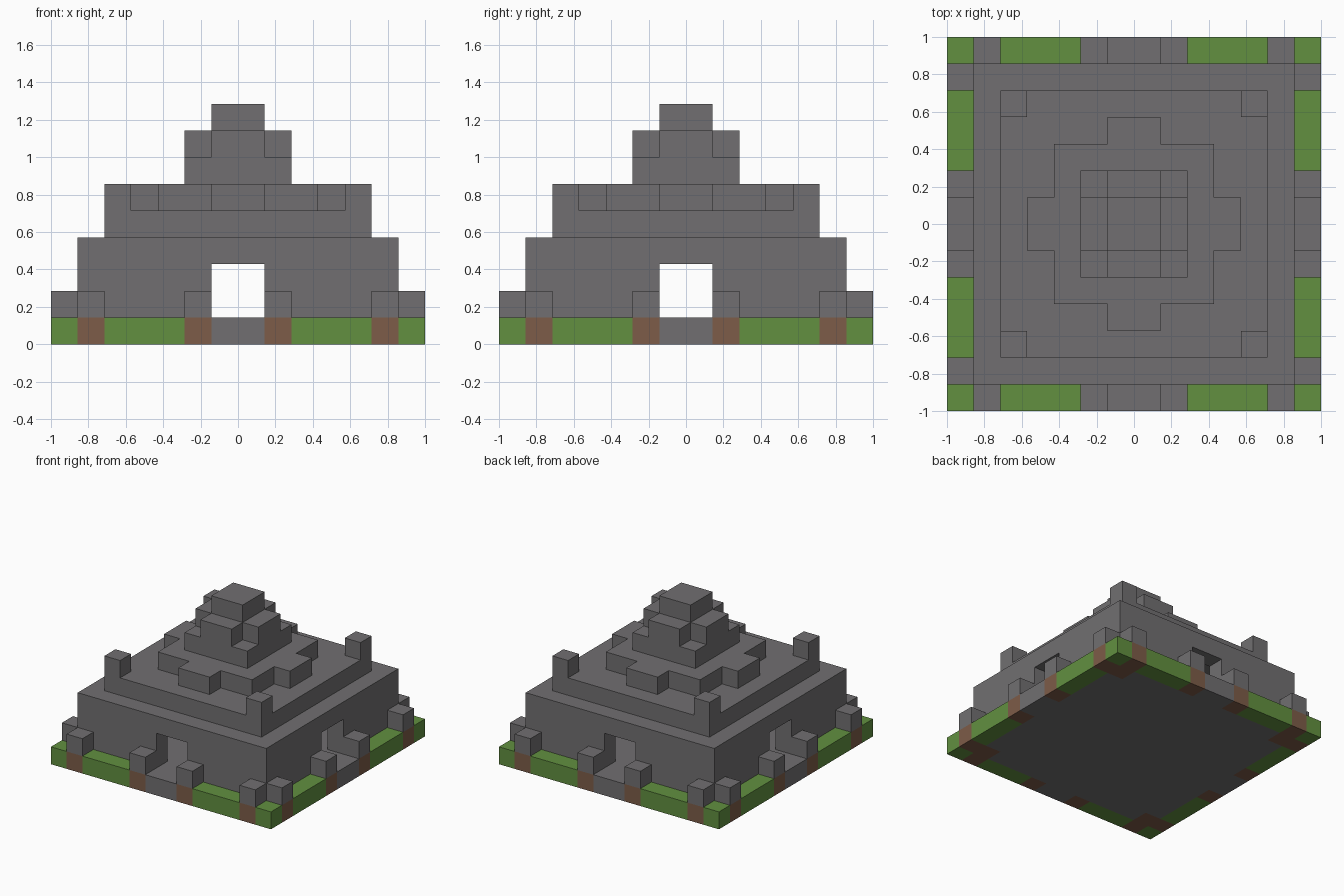
import bpy, bmesh
from mathutils import Matrix, Vector
from math import pi

if "Cube" in bpy.data.objects:
    bpy.data.objects.remove(bpy.data.objects["Cube"], do_unlink=True)

U = 1 / 7  # one block


def material(name, rgb):
    mat = bpy.data.materials.new(name)
    mat.use_nodes = True
    color = (*rgb, 1)
    mat.diffuse_color = color
    mat.node_tree.nodes["Principled BSDF"].inputs["Base Color"].default_value = color
    return mat


stone = material("grey stone", (0.165, 0.159, 0.165))
grass = material("green grass", (0.122, 0.279, 0.051))
earth = material("brown earth", (0.205, 0.107, 0.065))


def rect(x0, x1, y0, y1):
    return [(x0, y0), (x1, y0), (x1, y1), (x0, y1)]


def square(r):
    return rect(-r, r, -r, r)


def ring(quarter):
    """Close an outline by turning one quarter of it around the centre."""
    points = []
    for _ in range(4):
        points += quarter
        quarter = [(-y, x) for x, y in quarter]
    return points


def prism(name, mat, outlines, low, high, turns=1, upright=False):
    """Extrude flat outlines, in blocks, and repeat them in quarter turns."""
    bm = bmesh.new()
    for k in range(turns):
        turn = Matrix.Rotation(k * pi / 2, 4, "Z")
        for outline in outlines:
            place = (lambda a, b, h: Vector((a, h, b))) if upright else (lambda a, b, h: Vector((a, b, h)))
            face = bm.faces.new([bm.verts.new(turn @ place(a, b, low) * U) for a, b in outline])
            extruded = bmesh.ops.extrude_face_region(bm, geom=[face], use_keep_orig=True)["geom"]
            top = [v for v in extruded if isinstance(v, bmesh.types.BMVert)]
            bmesh.ops.translate(bm, verts=top, vec=turn @ place(0, 0, high - low) * U)
    bmesh.ops.recalc_face_normals(bm, faces=bm.faces)
    mesh = bpy.data.meshes.new(name)
    bm.to_mesh(mesh)
    bm.free()
    mesh.materials.append(mat)
    obj = bpy.data.objects.new(name, mesh)
    bpy.context.collection.objects.link(obj)
    return obj


# Ground: stone floor with four paths, ringed by grass and earth
floor = [(7, -1), (7, 1), (6, 1), (6, 5), (5, 5), (5, 6), (1, 6)]
corner_earth = [(5, 5), (7, 5), (7, 6), (6, 6), (6, 7), (5, 7)]
prism("floor", stone, [ring(floor)], 0, 1)
prism("grass_border", grass, [rect(6, 7, 6, 7), rect(2, 5, 6, 7), rect(-5, -2, 6, 7)], 0, 1, 4)
prism("corner_earth", earth, [corner_earth], 0, 1, 4)
prism("path_earth", earth, [rect(1, 2, 6, 7), rect(-2, -1, 6, 7)], 0, 1, 4)

# Posts beside the paths and the corners
prism("path_posts", stone, [rect(1, 2, 6, 7), rect(-2, -1, 6, 7)], 1, 2, 4)
prism("corner_posts", stone, [rect(5, 6, 6, 7), rect(-6, -5, 6, 7)], 1, 2, 4)

# Hollow hall: four walls, each with a doorway
wall = [(-6, 1), (-1, 1), (-1, 3), (1, 3), (1, 1), (5, 1), (5, 4), (-6, 4)]
prism("hall_walls", stone, [wall], -6, -5, 4, upright=True)

# Stepped roof
prism("roof_slab", stone, [square(5)], 4, 5)
prism("roof_corner_posts", stone, [rect(4, 5, 4, 5)], 5, 6, 4)
prism("roof_step", stone, [ring([(4, -1), (4, 1), (3, 1), (3, 3), (1, 3)])], 5, 6)
prism("tower_base", stone, [square(2)], 6, 7)
prism("tower_cross", stone, [ring([(2, -1), (2, 1), (1, 1)])], 7, 8)
prism("tower_top", stone, [square(1)], 8, 9)
